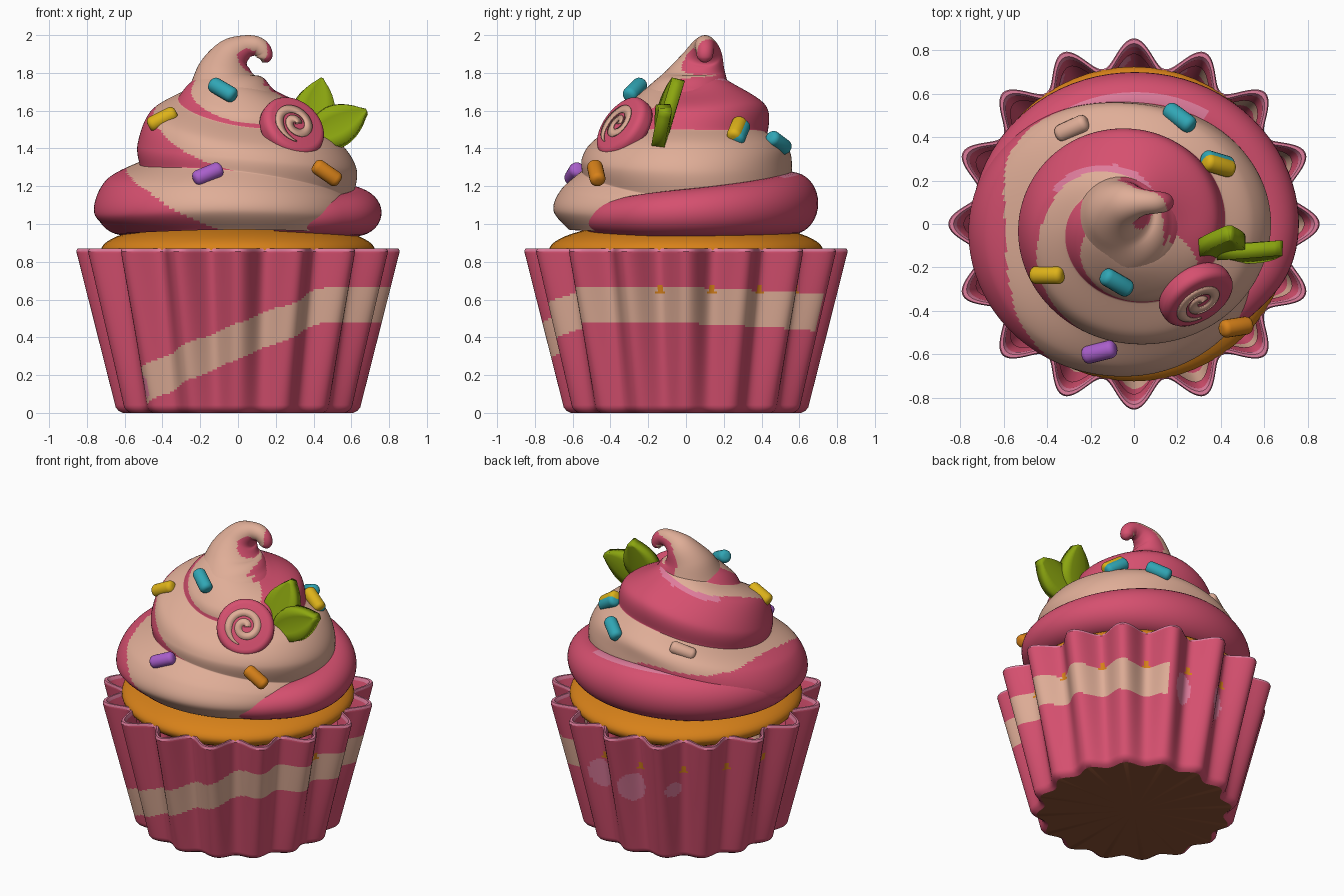
import bpy, bmesh, math
from mathutils import Vector, Matrix

cube = bpy.data.objects.get("Cube")
if cube:
    bpy.data.objects.remove(cube)


def material(name, *rgb):
    m = bpy.data.materials.new(name)
    m.use_nodes = True
    m.diffuse_color = (*rgb, 1)
    m.node_tree.nodes["Principled BSDF"].inputs["Base Color"].default_value = (*rgb, 1)
    return m


PINK = material("pink", .67, .08, .16)
CREAM = material("cream", .74, .42, .31)
BLUSH = material("light_pink", .73, .2, .33)
CAKE = material("cake_orange", .68, .22, .01)
BROWN = material("brown", .27, .085, .035)
GREEN = material("leaf_green", .26, .38, .005)
TEAL = material("teal", .03, .38, .46)
YELLOW = material("yellow", .73, .45, .01)
PURPLE = material("purple", .4, .115, .6)


def finish(bm, name, mats, angle=50):
    """Turn a bmesh into a smooth-shaded object."""
    mesh = bpy.data.meshes.new(name)
    bm.to_mesh(mesh)
    bm.free()
    ob = bpy.data.objects.new(name, mesh)
    bpy.context.collection.objects.link(ob)
    for m in mats:
        mesh.materials.append(m)
    bpy.ops.object.select_all(action='DESELECT')
    ob.select_set(True)
    bpy.context.view_layer.objects.active = ob
    bpy.ops.object.shade_smooth_by_angle(angle=math.radians(angle))
    return ob


def grid(name, rows, mats, rule=None, wrap=True, angle=50):
    """Skin rows of points; rule(face, row, column) picks the material."""
    bm = bmesh.new()
    vs = [[bm.verts.new(p) for p in row] for row in rows]
    n = len(rows[0])
    made = []
    for i in range(len(rows) - 1):
        for j in range(n if wrap else n - 1):
            k = (j + 1) % n
            made.append((bm.faces.new((vs[i][j], vs[i][k], vs[i + 1][k], vs[i + 1][j])), i, j))
    bmesh.ops.recalc_face_normals(bm, faces=bm.faces[:])
    bm.normal_update()
    if rule:
        for f, i, j in made:
            f.material_index = rule(f, i, j)
    bmesh.ops.remove_doubles(bm, verts=bm.verts[:], dist=.0001)
    return finish(bm, name, mats, angle)


def spline(keys, t):
    """Smooth interpolation through equally spaced keys."""
    last = len(keys) - 1
    i = max(0, min(int(t), last - 1))
    f = t - i
    a, b, c, d = (keys[max(0, min(last, i + o))] for o in (-1, 0, 1, 2))
    return [q + .5 * f * (r - p + f * (2 * p - 5 * q + 4 * r - s + f * (3 * (q - r) + s - p)))
            for p, q, r, s in zip(a, b, c, d)]


def polar(r, angle, z):
    return Vector((r * math.cos(angle), r * math.sin(angle), z))


# Fluted paper cup
FLUTES, COLS, WALL = 16, 320, 70
levels = [(0, -9), (0, -.03), (.012, -.01)]
levels += [(.03 + .825 * i / WALL, 0) for i in range(WALL + 1)]
levels += [(.87, -.01), (.87, -.028), (.85, -.038), (.72, -.038)]
# light smudges: degrees, half angle, height, half height
SMUDGES = [(-137, 2.5, .14, .06), (76, 5, .52, .1), (97, 6, .5, .1), (119, 4, .52, .05)]


def cup_row(z, inset):
    row = []
    for j in range(COLS):
        a = math.tau * j / COLS
        t = z / .87
        wave = math.cos(FLUTES * a)
        r = .615 + .18 * t + (.025 + .04 * t) * wave + inset
        row.append(polar(max(0, r), a, z))
    return row


def cup_colour(f, i, j):
    c = f.calc_center_median()
    deg = math.degrees(math.atan2(c.y, c.x))
    if i < 1:
        return 3
    if i >= WALL + 3:
        return 2 if i < WALL + 6 else 0
    # sponge peeping through the folds
    fold = abs(deg % 22.5 - 11.25)
    if -15 < deg < 170 and .635 < c.z and fold < 1.9 * (.7 - c.z) / .06:
        return 4
    for spot, wide, z, high in SMUDGES:
        if ((deg - spot) / wide) ** 2 + ((c.z - z) / high) ** 2 < 1:
            return 2
    mid = min(.57 - .0006 * max(0, deg), .14 + .0049 * (deg + 139))
    return int(-139 < deg < 66 and abs(c.z - mid) < .095)


grid("paper_cup", [cup_row(*l) for l in levels], [PINK, CREAM, BLUSH, BROWN, CAKE], cup_colour, angle=28)

# Sponge dome
bm = bmesh.new()
bmesh.ops.create_uvsphere(bm, u_segments=64, v_segments=32, radius=1,
                          matrix=Matrix.Translation((0, 0, .86)) @ Matrix.Diagonal((.725, .725, .16, 1)))
finish(bm, "sponge", [CAKE])

# Frosting swirl: one row per quarter turn going down and out from the tip.
# crease radius, crease height, upper bulge, lower bulge
SWIRL = [
    (.02, 1.78, .05, 1.80, .10, 1.83),
    (.02, 1.78, .12, 1.83, .25, 1.75),
    (.02, 1.78, .19, 1.73, .33, 1.60),
    (.04, 1.78, .22, 1.69, .37, 1.61),
    (.12, 1.82, .22, 1.76, .42, 1.63),
    (.31, 1.68, .46, 1.60, .53, 1.43),
    (.36, 1.52, .50, 1.43, .55, 1.35),
    (.42, 1.50, .55, 1.42, .63, 1.28),
    (.43, 1.48, .54, 1.40, .56, 1.28),
    (.52, 1.32, .70, 1.23, .76, 1.06),
    (.55, 1.28, .66, 1.18, .70, 1.07),
    (.60, 1.12, .62, 1.08, .62, 1.02),
    (.58, 1.00, .59, .99, .60, .97),
]
EDGE = [k[:2] for k in SWIRL] + [(.64, .95), (.62, .97), (.6, .95), (.6, .95)]
# share of the width, per eighth turn, where cream turns pink
TURN = [(v,) for v in (.9, .8, .55, .75, .88, .8, .1, .15, .3, .3, .25, .48, 1, 1.1, 1.1, 1.1, .67,
                       .45, .15, .36, 1.1, 1.1, 1.1, 1.1, 1.1)]
STEP, ACROSS = 36, 42


def swirl_row(i):
    k = i / STEP
    s = spline(SWIRL, k)
    section = [s[0:2], s[2:4], s[4:6], spline(EDGE, k + 4)]
    return [polar(r, math.pi / 2 * (k + 1), z)
            for r, z in (spline(section, 3 * j / ACROSS) for j in range(ACROSS + 1))]


def swirl_colour(f, i, j):
    eighth = 2 * (i + .5) / STEP
    past = (j + .5) / ACROSS - spline(TURN, eighth)[0]
    if past < 0:
        return 0
    return 2 if 6.3 < eighth < 9.5 and past < .08 else 1


grid("frosting_swirl", [swirl_row(i) for i in range(STEP * (len(SWIRL) - 1) + 1)],
     [CREAM, PINK, BLUSH], swirl_colour, wrap=False, angle=60)

# Lowest pink coil: degrees, centre radius, half width, half height, centre height
COIL = [(-70, .50, .10, .08, 1.03), (-37, .57, .12, .10, 1.04), (0, .62, .14, .125, 1.06),
        (90, .56, .14, .165, 1.11), (180, .60, .15, .14, 1.08), (215, .57, .12, .10, 1.06)]
rows = []
for i in range(101):
    deg, r, wide, high, z = spline(COIL, i / 20)
    ring = [math.tau * j / 36 for j in range(36)]
    rows.append([polar(r + wide * math.cos(a), math.radians(deg), z + high * math.sin(a)) for a in ring])
grid("frosting_coil", rows, [PINK, BLUSH], lambda f, i, j: int(52 < i < 68 and 6 < j < 9))

# Curled peak: centre and radius
PEAK = [(-.04, .0, 1.6, .29), (-.055, .01, 1.71, .225), (-.06, .05, 1.81, .155),
        (-.025, .09, 1.895, .1), (.04, .10, 1.938, .063), (.10, .10, 1.94, .052),
        (.135, .10, 1.91, .046), (.138, .10, 1.875, .037), (.13, .10, 1.855, .002)]
rows = []
for i in range(8 * 8 + 1):
    t = i / 8
    *p, r = spline(PEAK, t)
    ahead = Vector(spline(PEAK, min(8, t + .05))[:3]) - Vector(spline(PEAK, max(0, t - .05))[:3])
    side = Vector((0, 1, 0))
    out = ahead.cross(side).normalized()
    rows.append([Vector(p) + r * (math.cos(a) * side + math.sin(a) * out)
                 for a in (math.tau * j / 48 for j in range(48))])
grid("frosting_peak", rows, [CREAM, PINK],
     lambda f, i, j: int(f.normal.dot(Vector((.8, .25, -.5))) > .1))


def aimed(centre, direction):
    turn = Vector(direction).to_track_quat('Z', 'Y').to_matrix().to_4x4()
    return Matrix.Translation(centre) @ turn


def rounded_disc(name, mat, place, radius, depth, bevel, sides):
    bm = bmesh.new()
    bmesh.ops.create_cone(bm, cap_ends=True, segments=sides, radius1=radius, radius2=radius, depth=depth)
    rims = [e for e in bm.edges if abs(e.verts[0].co.z - e.verts[1].co.z) < .001]
    bmesh.ops.bevel(bm, geom=rims, offset=bevel, segments=4, profile=.5, affect='EDGES')
    bm.transform(place)
    return finish(bm, name, [mat])


# Round sweet with a cream spiral on its face
place = aimed((.285, -.325, 1.505), (.44, -.68, .5))
rounded_disc("round_sweet", PINK, place, .18, .1, .035, 48)
rows = []
for i in range(91):
    t = i / 90
    a, r, half = 1.7 * math.tau * t, .012 + .105 * t, .023 * min(1, 8 * (1 - t) + .1)
    rows.append([place @ polar(r + o, a, .053) for o in (-half, half)])
spiral = grid("sweet_spiral", rows, [CREAM], wrap=False)
spiral.modifiers.new("thickness", 'SOLIDIFY').thickness = .006
spiral.modifiers["thickness"].offset = 0


# Leaves, folded along the middle
def leaf(name, base, tip, half):
    base, tip = Vector(base), Vector(tip)
    along = tip - base
    face = Vector((.1, -1, .15))
    across = along.cross(face).normalized()
    face = across.cross(along).normalized()
    rows = []
    for i in range(17):
        t = i / 16
        w = max(.012, half * max(0, math.sin(math.pi * t ** .85)) ** .75)
        rows.append([base + along * t + across * w * s + face * .15 * w * abs(s) for s in (-1, -.5, 0, .5, 1)])
    ob = grid(name, rows, [GREEN], wrap=False, angle=40)
    thick = ob.modifiers.new("thickness", 'SOLIDIFY')
    thick.thickness, thick.offset = .07, 0


leaf("upper_leaf", (.37, -.13, 1.46), (.44, -.04, 1.765), .11)
leaf("side_leaf", (.38, -.13, 1.45), (.68, -.11, 1.6), .11)

# Sprinkles: colour, centre, direction
SPRINKLES = [
    (TEAL, (-.08, -.27, 1.71), (.12, -.07, -.07)),
    (YELLOW, (-.4, -.235, 1.555), (.12, 0, .06)),
    (PURPLE, (-.16, -.59, 1.265), (.12, .03, .05)),
    (CAKE, (.47, -.475, 1.27), (.13, .02, -.09)),
    (TEAL, (.21, .49, 1.43), (.11, -.08, .06)),
    (YELLOW, (.39, .27, 1.5), (.1, -.03, -.07)),
    (TEAL, (.385, .285, 1.485), (.1, -.03, -.07)),
    (CREAM, (-.285, .44, 1.39), (.13, .06, .05)),
]
for n, (mat, centre, direction) in enumerate(SPRINKLES, 1):
    rounded_disc(f"sprinkle_{n}", mat, aimed(centre, direction), .042, .165, .028, 20)
